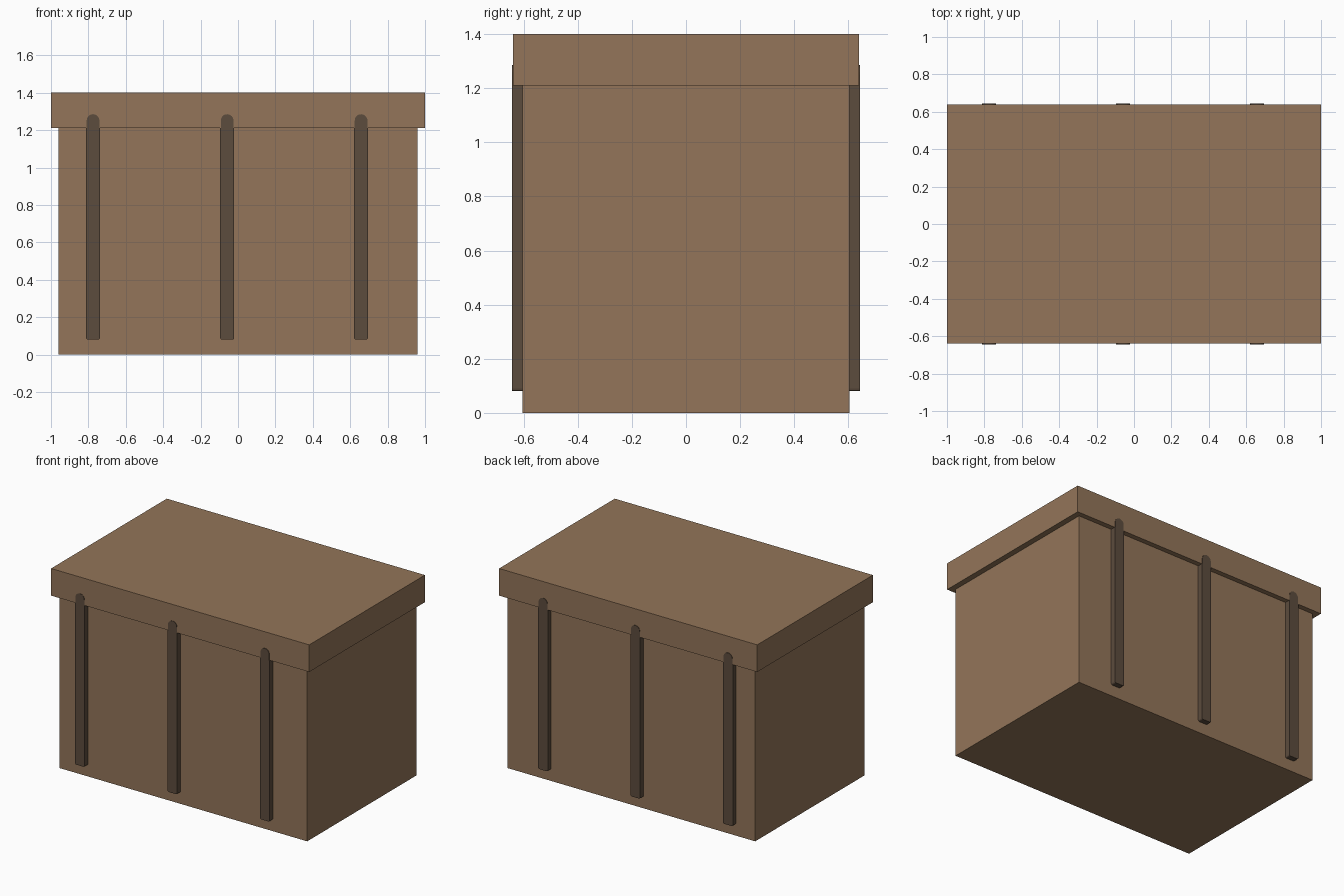
import bpy, bmesh, math

cube = bpy.data.objects.get("Cube")
if cube:
    bpy.data.objects.remove(cube, do_unlink=True)


def material(name, colour):
    m = bpy.data.materials.new(name)
    m.use_nodes = True
    m.diffuse_color = (*colour, 1)
    m.node_tree.nodes["Principled BSDF"].inputs["Base Color"].default_value = (*colour, 1)
    return m


wood = material("brown wood", (0.292, 0.178, 0.100))
dark = material("dark strap", (0.107, 0.072, 0.047))


def finish(name, bm, mat):
    bmesh.ops.recalc_face_normals(bm, faces=bm.faces)
    mesh = bpy.data.meshes.new(name)
    bm.to_mesh(mesh)
    bm.free()
    mesh.materials.append(mat)
    obj = bpy.data.objects.new(name, mesh)
    bpy.context.collection.objects.link(obj)
    return obj


def box(name, half_x, half_y, z0, z1, mat):
    bm = bmesh.new()
    bmesh.ops.create_cube(bm, size=1)
    for v in bm.verts:
        v.co = (v.co.x * 2 * half_x, v.co.y * 2 * half_y, z0 + (v.co.z + 0.5) * (z1 - z0))
    return finish(name, bm, mat)


def arc(cx, cz, r, start, end, steps):
    angles = [math.radians(start + (end - start) * i / steps) for i in range(steps + 1)]
    return [(cx + r * math.cos(a), cz + r * math.sin(a)) for a in angles]


def strap(name, x, side):
    # Flat bar with softened bottom corners and a narrower round tab on the lid
    half, tab, corner, bottom, rim, top = 0.0375, 0.034, 0.01, 0.08, 1.21, 1.285
    outline = arc(half - corner, bottom + corner, corner, -90, 0, 3)
    outline += [(half, rim), (tab, rim)]
    outline += arc(0, top - tab, tab, 0, 180, 12)
    outline += [(-tab, rim), (-half, rim)]
    outline += arc(corner - half, bottom + corner, corner, 180, 270, 3)
    bm = bmesh.new()
    inner, outer = 0.59, 0.643
    face = bm.faces.new([bm.verts.new((x + px, side * inner, pz)) for px, pz in outline])
    grown = bmesh.ops.extrude_face_region(bm, geom=[face])["geom"]
    for v in grown:
        if isinstance(v, bmesh.types.BMVert):
            v.co.y = side * outer
    return finish(name, bm, dark)


# Body and overhanging lid
box("chest_body", 0.96, 0.605, 0, 1.21, wood)
box("chest_lid", 1.0, 0.64, 1.21, 1.40, wood)

# Three straps on the front and three on the back
for label, side in (("front", -1), ("back", 1)):
    for place, x in (("right", -0.775), ("middle", -0.058), ("left", 0.658)):
        strap(f"{label}_strap_{place}", x, side)
